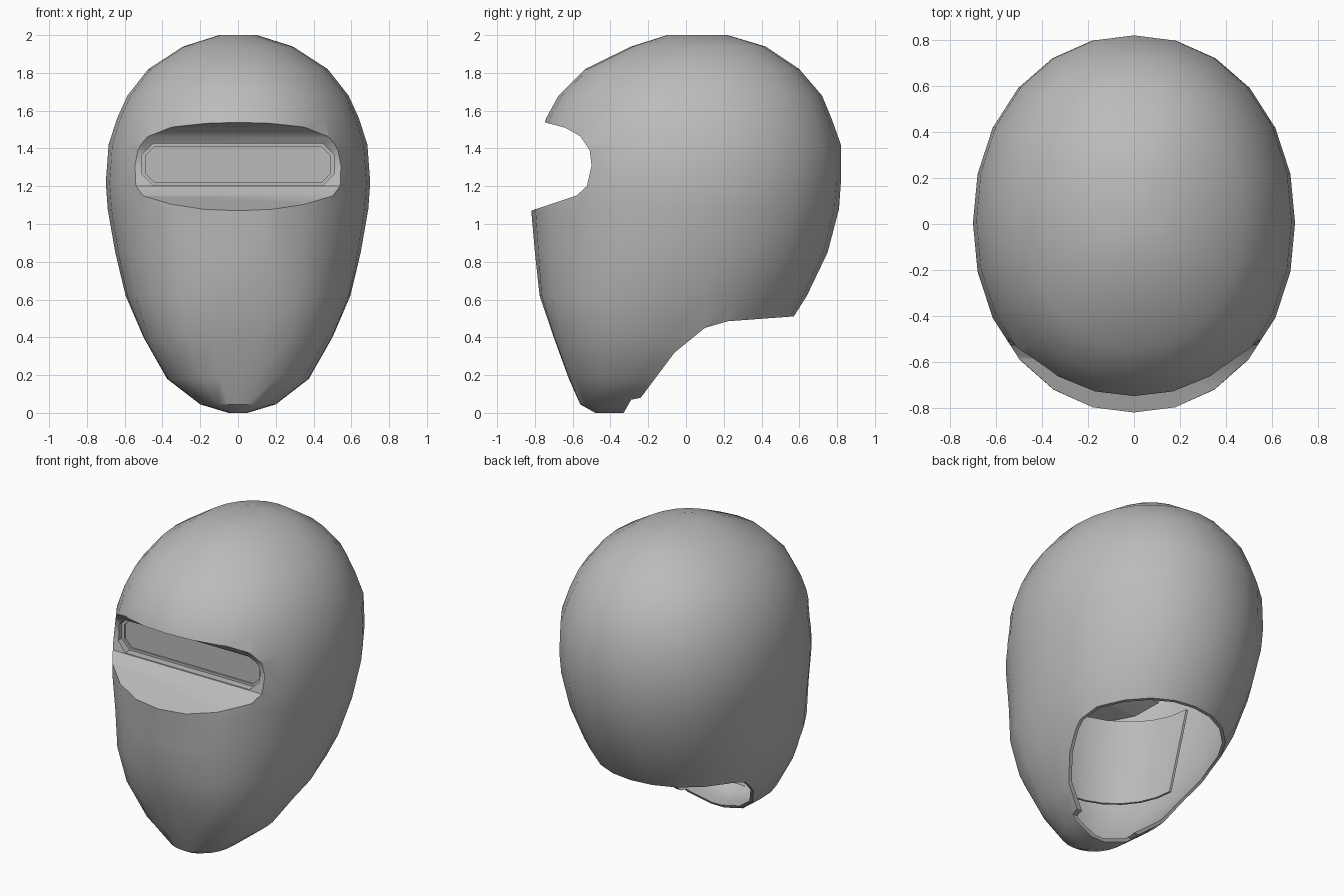
import bpy, bmesh, math

cube = bpy.data.objects.get("Cube")
if cube:
    bpy.data.objects.remove(cube, do_unlink=True)

# One plain grey for everything
grey = bpy.data.materials.new("helmet_grey")
grey.use_nodes = True
grey.diffuse_color = (0.5, 0.5, 0.5, 1)
grey.node_tree.nodes["Principled BSDF"].inputs["Base Color"].default_value = (0.5, 0.5, 0.5, 1)

SEGMENTS = 24
WALL = 0.015
# height, half width, front y, back y, squareness of the front half
RINGS = [
    (0.0, 0.05, -0.48, -0.25, 2.1), (0.045, 0.20, -0.56, -0.10, 2.2),
    (0.18, 0.375, -0.62, 0.14, 2.6), (0.40, 0.50, -0.70, 0.50, 3.1),
    (0.62, 0.595, -0.775, 0.64, 2.5), (0.85, 0.65, -0.80, 0.75, 2.2),
    (1.08, 0.69, -0.82, 0.81, 2.1), (1.22, 0.70, -0.81, 0.82, 2.1),
    (1.42, 0.685, -0.79, 0.82, 2.1), (1.56, 0.64, -0.74, 0.77, 2.1),
    (1.68, 0.585, -0.675, 0.72, 2.1), (1.82, 0.475, -0.535, 0.60, 2.1),
    (1.94, 0.29, -0.29, 0.42, 2.1), (2.0, 0.10, -0.10, 0.22, 2.1),
]


def loft(name, sections):
    """Closed solid through a list of equal-length point loops."""
    bm = bmesh.new()
    loops = [[bm.verts.new(p) for p in s] for s in sections]
    n = len(loops[0])
    for a, b in zip(loops, loops[1:]):
        for i in range(n):
            j = (i + 1) % n
            bm.faces.new((a[i], a[j], b[j], b[i]))
    bm.faces.new(loops[0][::-1])
    bm.faces.new(loops[-1])
    bmesh.ops.recalc_face_normals(bm, faces=bm.faces)
    mesh = bpy.data.meshes.new(name)
    bm.to_mesh(mesh)
    bm.free()
    mesh.materials.append(grey)
    obj = bpy.data.objects.new(name, mesh)
    bpy.context.collection.objects.link(obj)
    return obj


def oval(z, w, front, back, square):
    """Oval ring whose front half can be squarer than the back."""
    mid, half = (front + back) / 2, (back - front) / 2
    pts = []
    for i in range(SEGMENTS):
        a = math.tau * i / SEGMENTS
        c, s = math.cos(a), math.sin(a)
        n = square if s < 0 else 2.1
        k = (abs(c) ** n + abs(s) ** n) ** (-1 / n)
        pts.append((w * k * c, mid + half * k * s, z))
    return pts


def prism_x(name, profile):
    """Side profile of (y, z) points swept across the full width."""
    return loft(name, [[(x, y, z) for y, z in profile] for x in (-1, 1)])


def window(name, w, h, bevel, y0, y1):
    """Wide octagonal slab facing the front."""
    outline = [(w, h - bevel), (w - bevel, h), (bevel - w, h), (-w, h - bevel),
               (-w, bevel - h), (bevel - w, -h), (w - bevel, -h), (w, bevel - h)]
    return loft(name, [[(x, y, 1.315 + z) for x, z in outline] for y in (y0, y1)])


def half_band(z, a, b, thick):
    """Curved strip outline around the inside of the jaw."""
    angles = [math.pi * i / 12 for i in range(13)]
    outer = [(a * math.cos(t), -0.18 - b * math.sin(t), z) for t in angles]
    inner = [((a - thick) * math.cos(t), -0.18 - (b - thick) * math.sin(t), z) for t in angles]
    return outer + inner[::-1]


def cut(target, cutter):
    cutter.hide_render = True
    mod = target.modifiers.new("cut", 'BOOLEAN')
    mod.operation = 'DIFFERENCE'
    mod.solver = 'EXACT'
    mod.object = cutter
    bpy.context.view_layer.objects.active = target
    bpy.ops.object.modifier_apply(modifier=mod.name)
    bpy.data.objects.remove(cutter, do_unlink=True)


# Outer shell
shell = loft("helmet_shell", [oval(*r) for r in RINGS])

# Thin-walled hollow inside, keeping a sheet behind the eye trough
cavity = loft("cavity", [oval(1 + (z - 1) * (1 - WALL), w - WALL, f + WALL, b - WALL, n)
                         for z, w, f, b, n in RINGS])
cut(cavity, prism_x("trough_wall", [(-1, 1.60), (-0.75, 1.555), (-0.63, 1.525), (-0.55, 1.48),
                                    (-0.45, 1.43), (-0.45, 1.20), (-0.57, 1.135),
                                    (-0.82, 1.053), (-1, 1.0)]))
cut(shell, cavity)

# Concave eye trough across the front
cut(shell, prism_x("eye_trough", [(-1, 1.58), (-0.755, 1.54), (-0.64, 1.51), (-0.56, 1.465),
                                  (-0.51, 1.39), (-0.50, 1.31), (-0.525, 1.20), (-0.58, 1.15),
                                  (-0.82, 1.07), (-1, 1.02)]))

# Neck opening with rising rear edge
cut(shell, prism_x("neck_opening", [(-0.34, -0.2), (-0.33, 0.0), (-0.29, 0.07), (-0.24, 0.08),
                                    (-0.06, 0.32), (0.10, 0.45), (0.22, 0.485), (0.56, 0.51),
                                    (1, 0.52), (1, -0.2)]))

# Stepped window opening and its pane
cut(shell, window("window_step", 0.51, 0.11, 0.06, -0.62, -0.475))
cut(shell, window("window_hole", 0.49, 0.095, 0.05, -0.62, -0.35))
pane = window("visor_pane", 0.50, 0.10, 0.05, -0.465, -0.457)

# Curved lining inside the jaw
lining = loft("jaw_lining", [half_band(0.42, 0.44, 0.43, 0.015),
                             half_band(1.03, 0.57, 0.48, 0.015)])

# Smooth surfaces with crisp cut edges
for obj, angle in ((shell, 32), (pane, 20), (lining, 32)):
    bpy.ops.object.select_all(action='DESELECT')
    obj.select_set(True)
    bpy.context.view_layer.objects.active = obj
    bpy.ops.object.shade_smooth_by_angle(angle=math.radians(angle))
